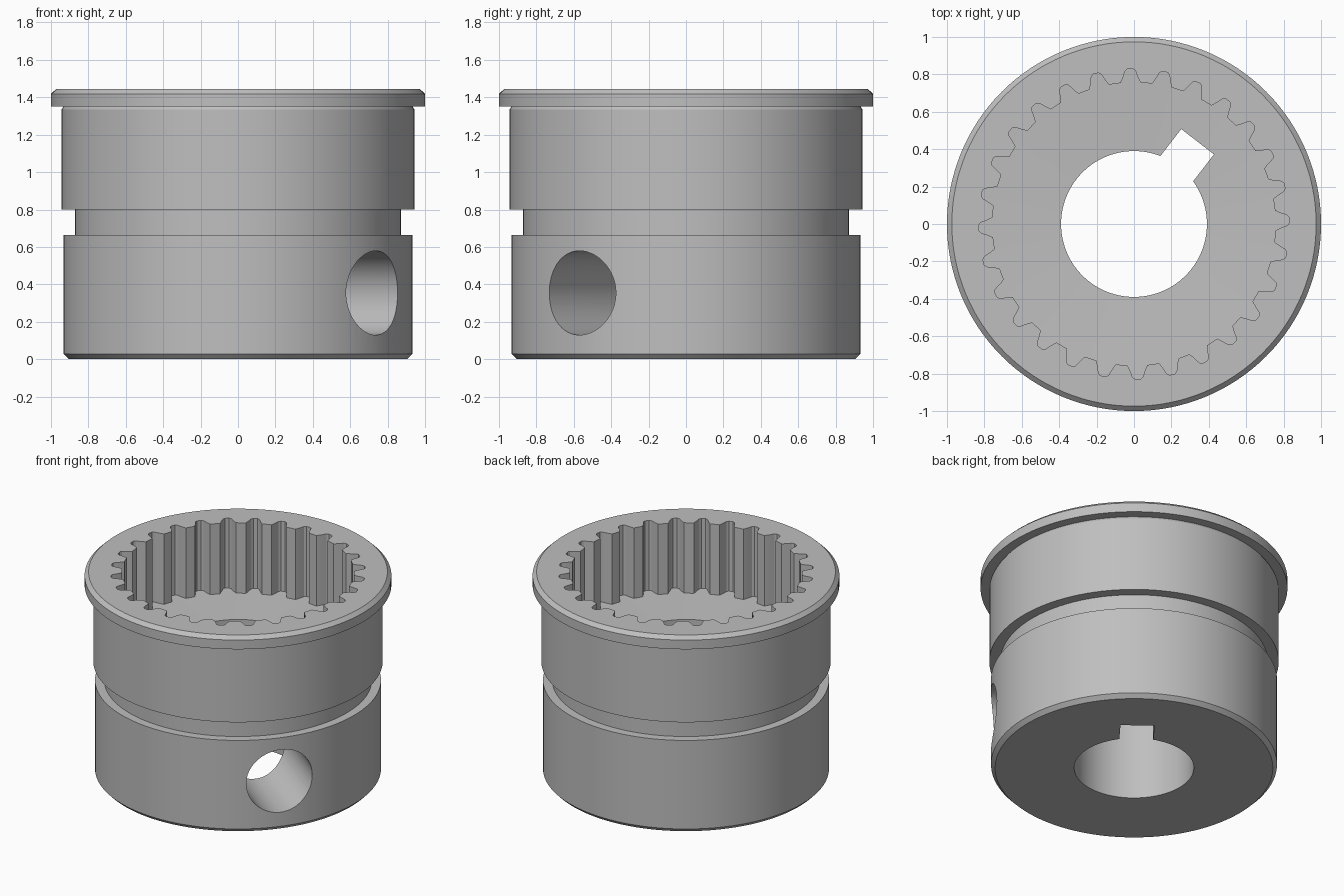
import bpy, bmesh, math

if "Cube" in bpy.data.objects:
    bpy.data.objects.remove(bpy.data.objects["Cube"])

KEY_ANGLE = math.radians(52.3)
HOLE_ANGLE = KEY_ANGLE - math.pi / 2


def make_object(name, bm):
    bmesh.ops.recalc_face_normals(bm, faces=bm.faces)
    mesh = bpy.data.meshes.new(name)
    bm.to_mesh(mesh)
    bm.free()
    obj = bpy.data.objects.new(name, mesh)
    bpy.context.collection.objects.link(obj)
    return obj


def solid_lathe(name, profile, sides=128):
    """Closed solid of revolution from (radius, z) points, capped at both ends."""
    bm = bmesh.new()
    rings = [[bm.verts.new((r * math.cos(math.tau * i / sides),
                            r * math.sin(math.tau * i / sides), z))
              for i in range(sides)] for r, z in profile]
    for a, b in zip(rings, rings[1:]):
        for i in range(sides):
            j = (i + 1) % sides
            bm.faces.new((a[i], a[j], b[j], b[i]))
    bm.faces.new(rings[0])
    bm.faces.new(rings[-1])
    return make_object(name, bm)


def spline_cutter(teeth=28, phase=1.4):
    """Toothed prism with a slightly conical bottom."""
    groove = [(-4.0, 0.757), (-2.9, 0.785), (-1.9, 0.820), (-1.0, 0.830),
              (1.0, 0.830), (1.9, 0.820), (2.9, 0.785), (4.0, 0.757)]
    bm = bmesh.new()
    low, high = [], []
    for t in range(teeth):
        for offset, r in groove:
            a = math.radians(phase + 360 * t / teeth + offset)
            x, y = r * math.cos(a), r * math.sin(a)
            low.append(bm.verts.new((x, y, 0.90 + 0.048 * r)))
            high.append(bm.verts.new((x, y, 1.6)))
    apex = bm.verts.new((0, 0, 0.90))
    n = len(low)
    for i in range(n):
        j = (i + 1) % n
        bm.faces.new((low[i], low[j], high[j], high[i]))
        bm.faces.new((low[j], low[i], apex))
    bm.faces.new(high)
    return make_object("spline_cutter", bm)


def box_cutter(name, length, width, z0, z1, angle):
    bm = bmesh.new()
    bmesh.ops.create_cube(bm, size=1)
    bmesh.ops.scale(bm, vec=(length, width, z1 - z0), verts=bm.verts)
    bmesh.ops.translate(bm, vec=(length / 2, 0, (z0 + z1) / 2), verts=bm.verts)
    obj = make_object(name, bm)
    obj.rotation_euler.z = angle
    return obj


# Outer body: chamfered base, groove, undercut and flange
body = solid_lathe("splined_hub", [
    (0.905, 0.0), (0.932, 0.028), (0.932, 0.665), (0.872, 0.665),
    (0.872, 0.80), (0.943, 0.80), (0.943, 1.335), (0.934, 1.352),
    (1.0, 1.352), (1.0, 1.418), (0.974, 1.443)])

# Cutters: toothed socket, bore, keyway, radial hole
cutters = [spline_cutter(),
           solid_lathe("bore_cutter", [(0.39, -0.2), (0.39, 1.2)], 96),
           box_cutter("keyway_cutter", 0.556, 0.221, -0.3, 1.25, KEY_ANGLE)]
hole = solid_lathe("radial_hole_cutter", [(0.225, 0.15), (0.225, 1.3)], 64)
hole.rotation_euler = (0, math.pi / 2, HOLE_ANGLE)
hole.location.z = 0.354
cutters.append(hole)

bpy.context.view_layer.objects.active = body
body.select_set(True)
for cutter in cutters:
    cutter.hide_render = True
    mod = body.modifiers.new(cutter.name, 'BOOLEAN')
    mod.operation = 'DIFFERENCE'
    mod.solver = 'EXACT'
    mod.object = cutter
    bpy.ops.object.modifier_apply(modifier=mod.name)
for cutter in cutters:
    bpy.data.objects.remove(cutter)

# Single steel colour
steel = bpy.data.materials.new("steel_grey")
steel.diffuse_color = (0.52, 0.52, 0.52, 1)
steel.use_nodes = True
steel.node_tree.nodes["Principled BSDF"].inputs["Base Color"].default_value = steel.diffuse_color
body.data.materials.clear()
body.data.materials.append(steel)
for poly in body.data.polygons:
    poly.material_index = 0
bpy.ops.object.shade_smooth_by_angle(angle=math.radians(25))
